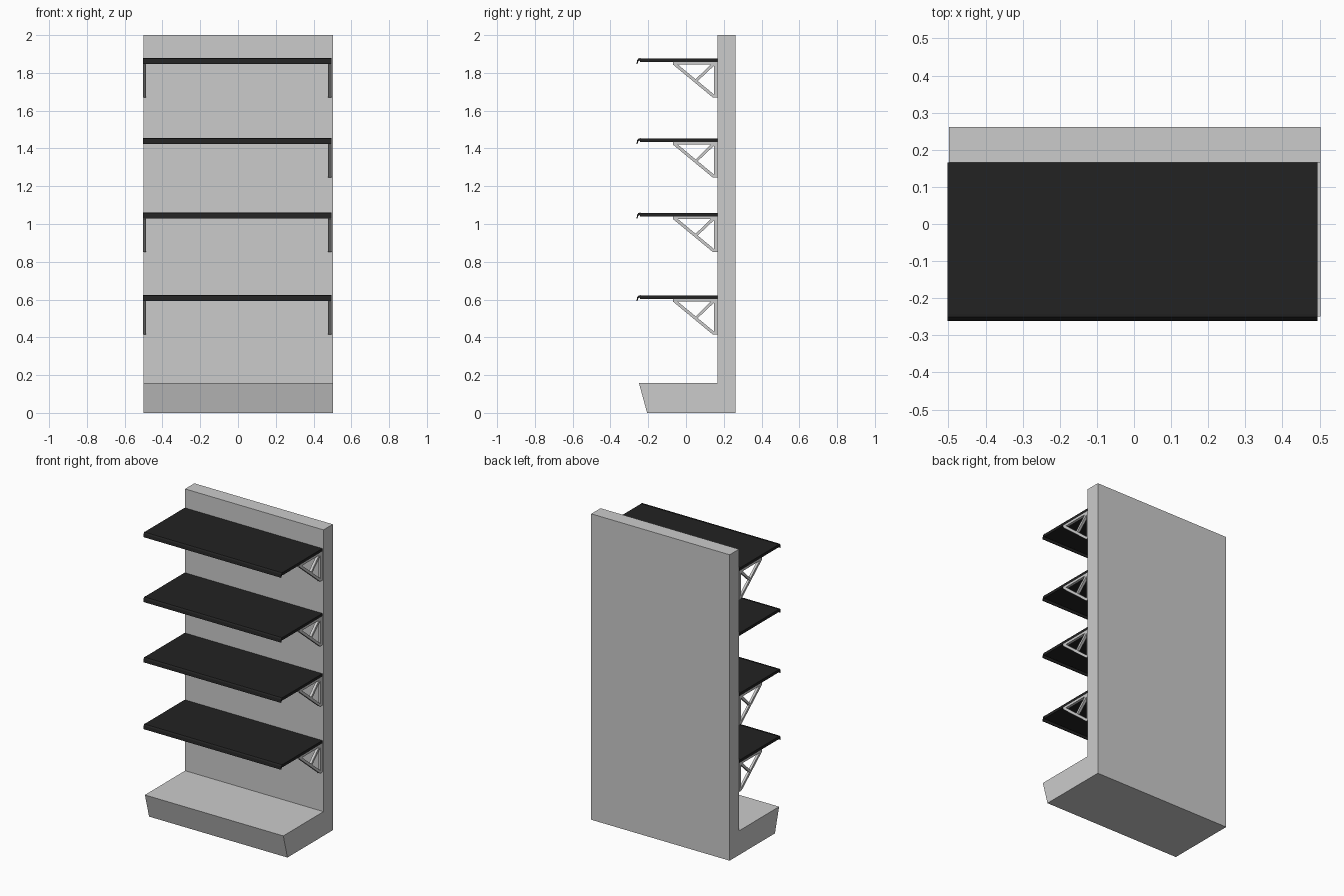
import bpy
import math

if "Cube" in bpy.data.objects:
    bpy.data.objects.remove(bpy.data.objects["Cube"])


def profile(name, loops, x0, x1, z=0.0, mat=None):
    """Extrude a side (y, z) outline along x; further loops are holes."""
    cu = bpy.data.curves.new(name + "_outline", 'CURVE')
    cu.dimensions = '2D'
    cu.fill_mode = 'BOTH'
    cu.extrude = (x1 - x0) / 2
    for pts in loops:
        sp = cu.splines.new('POLY')
        sp.points.add(len(pts) - 1)
        for p, (a, b) in zip(sp.points, pts):
            p.co = (a, b, 0, 1)
        sp.use_cyclic_u = True
    tmp = bpy.data.objects.new(name + "_tmp", cu)
    bpy.context.collection.objects.link(tmp)
    bpy.context.view_layer.update()
    dg = bpy.context.evaluated_depsgraph_get()
    me = bpy.data.meshes.new_from_object(tmp.evaluated_get(dg))
    bpy.data.objects.remove(tmp)
    bpy.data.curves.remove(cu)
    me.name = name
    me.shade_flat()
    me.materials.clear()
    if mat:
        me.materials.append(mat)
    ob = bpy.data.objects.new(name, me)
    ob.rotation_euler = (math.pi / 2, 0, math.pi / 2)
    ob.location = ((x0 + x1) / 2, 0, z)
    bpy.context.collection.objects.link(ob)
    return ob


black = bpy.data.materials.new("shelf_black")
black.diffuse_color = (0.016, 0.016, 0.016, 1)
black.use_nodes = True
black.node_tree.nodes["Principled BSDF"].inputs["Base Color"].default_value = black.diffuse_color

# back panel with plinth, slanted kick face
profile("back_and_base", [[(-0.206, 0), (0.262, 0), (0.262, 2), (0.166, 2),
                           (0.166, 0.158), (-0.249, 0.158)]], -0.499, 0.502)

# shelf board and front hook lip, heights relative to shelf top
board = [(-0.244, -0.002), (-0.244, -0.02), (0.166, -0.02), (0.166, -0.002)]
lip = [(-0.242, 0), (-0.251, -0.001), (-0.258, -0.009), (-0.262, -0.030),
       (-0.257, -0.030), (-0.252, -0.016), (-0.242, -0.012)]

# triangular bracket with two openings
bracket = [[(-0.07, -0.02), (0.166, -0.02), (0.166, -0.209), (0.143, -0.209),
            (-0.07, -0.033)],
           [(-0.043, -0.034), (0.130, -0.034), (0.051, -0.112)],
           [(0.149, -0.039), (0.149, -0.193), (0.062, -0.121)]]

for i, top in enumerate((0.623, 1.060, 1.454, 1.878), 1):
    profile(f"shelf_{i}", [board], -0.502, 0.494, top, black)
    profile(f"shelf_lip_{i}", [lip], -0.502, 0.494, top, black)
    profile(f"bracket_right_{i}", bracket, 0.477, 0.494, top)
    if i != 3:  # third shelf has no left bracket
        profile(f"bracket_left_{i}", bracket, -0.502, -0.487, top)
